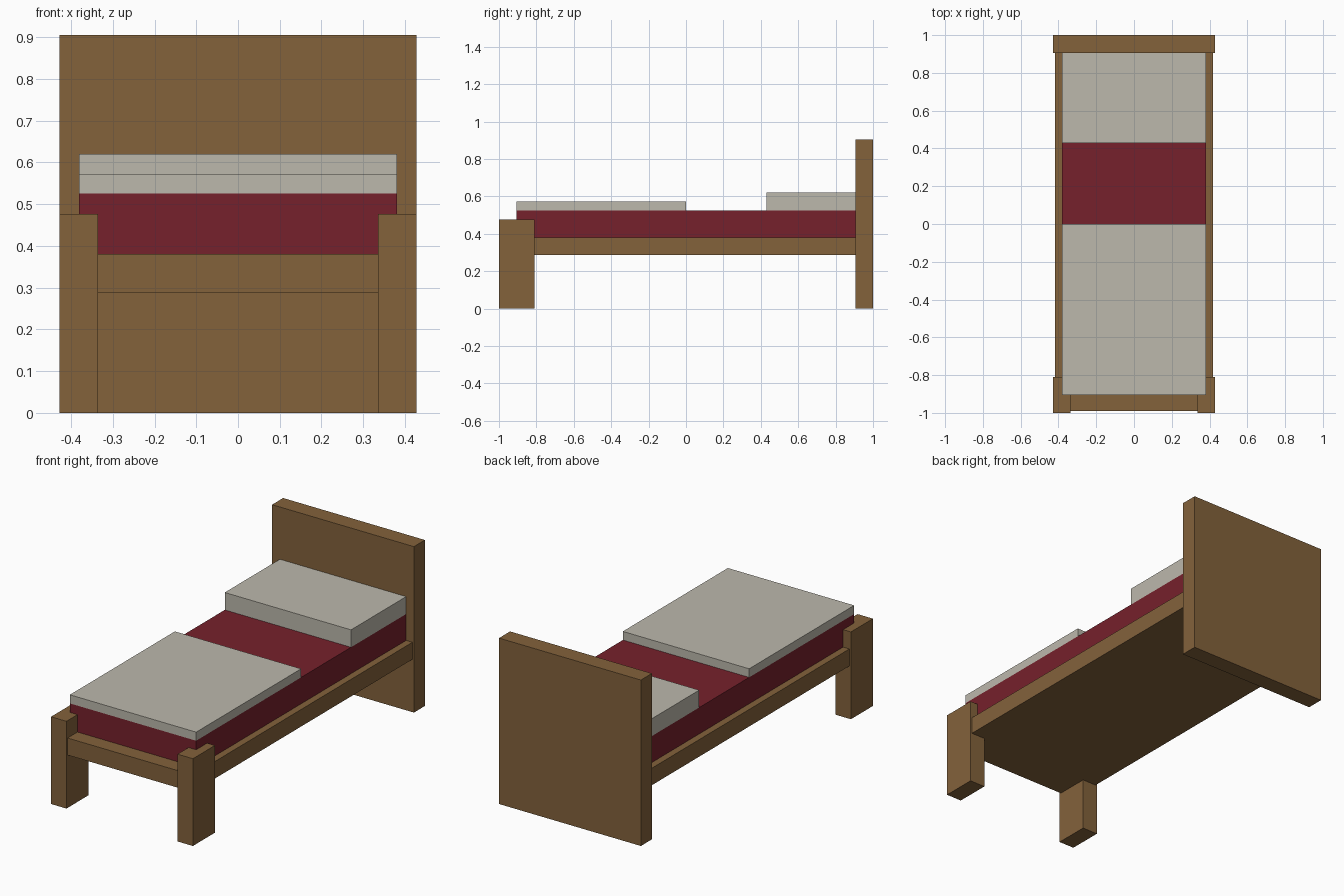
import bpy
import bmesh
from mathutils import Vector

if "Cube" in bpy.data.objects:
    bpy.data.objects.remove(bpy.data.objects["Cube"])


def material(name, rgb):
    m = bpy.data.materials.new(name)
    m.diffuse_color = (*rgb, 1)
    m.use_nodes = True
    m.node_tree.nodes["Principled BSDF"].inputs["Base Color"].default_value = m.diffuse_color
    return m


wood = material("brown wood", (0.227, 0.122, 0.044))
red = material("dark red", (0.181, 0.015, 0.025))
cream = material("warm grey", (0.503, 0.479, 0.413))


def box(name, x, y, z, mat):
    """Box spanning the (min, max) ranges x, y, z."""
    lo, hi = Vector((x[0], y[0], z[0])), Vector((x[1], y[1], z[1]))
    bm = bmesh.new()
    bmesh.ops.create_cube(bm, size=1)
    bmesh.ops.scale(bm, vec=hi - lo, verts=bm.verts)
    mesh = bpy.data.meshes.new(name)
    bm.to_mesh(mesh)
    bm.free()
    mesh.materials.append(mat)
    ob = bpy.data.objects.new(name, mesh)
    ob.location = (lo + hi) / 2
    bpy.context.collection.objects.link(ob)
    return ob


# Wooden parts
box("headboard", (-0.428, 0.428), (0.905, 1.0), (0, 0.905), wood)
box("bed_frame", (-0.419, 0.419), (-0.99, 0.905), (0.288, 0.381), wood)
for side, x in (("left", (-0.428, -0.335)), ("right", (0.335, 0.428))):
    box(f"front_leg_{side}", x, (-1.0, -0.81), (0, 0.476), wood)

# Bedding
box("mattress", (-0.381, 0.381), (-0.905, 0.905), (0.381, 0.525), red)
box("folded_blanket", (-0.381, 0.381), (-0.905, 0.0), (0.525, 0.572), cream)
box("pillow", (-0.381, 0.381), (0.43, 0.905), (0.525, 0.62), cream)
